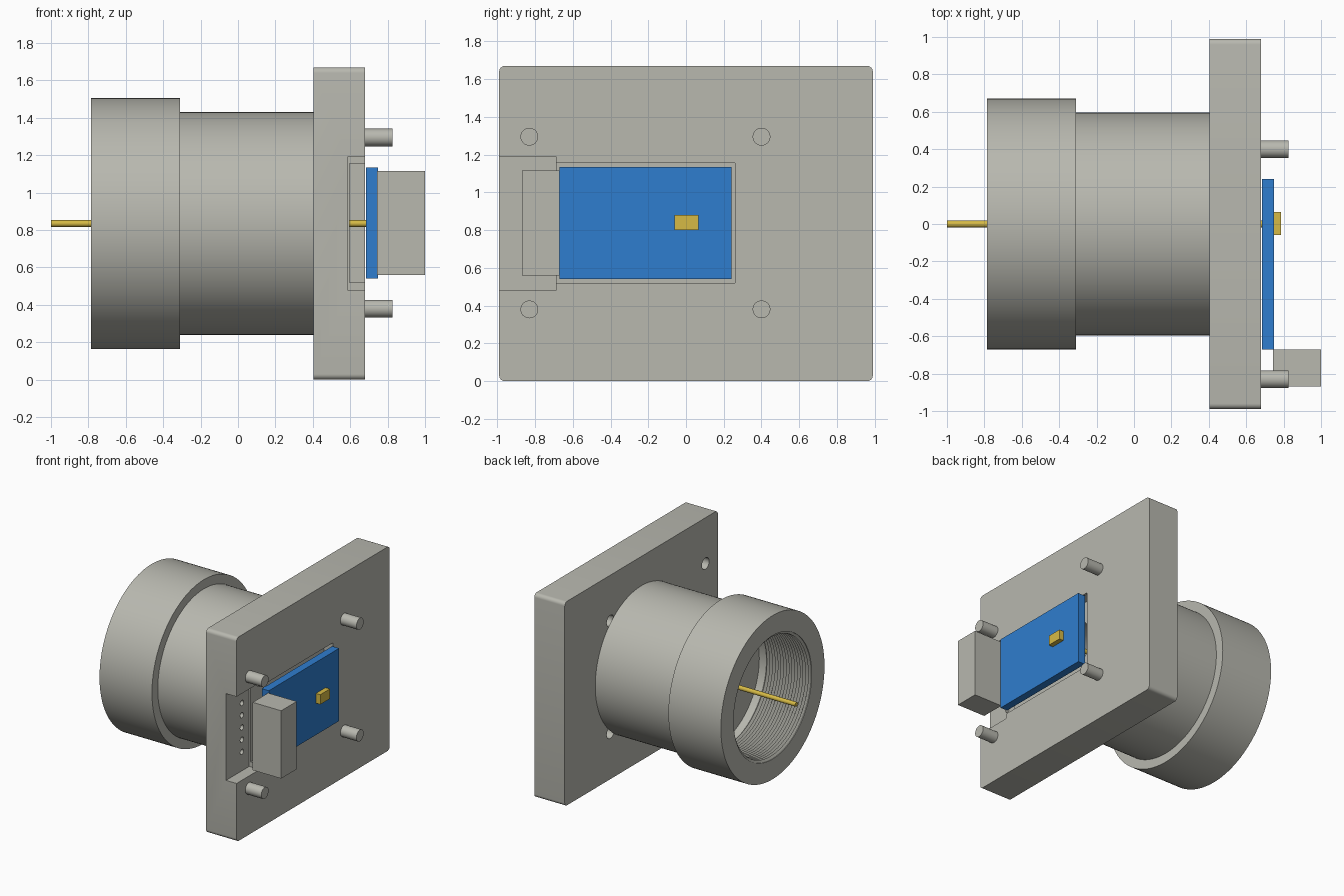
import bpy, bmesh, math
from mathutils import Matrix, Vector

cube = bpy.data.objects.get("Cube")
if cube:
    bpy.data.objects.remove(cube, do_unlink=True)

AXIS_Z = 0.835   # height of the tube axis


def material(name, rgb):
    m = bpy.data.materials.new(name)
    m.use_nodes = True
    m.diffuse_color = (*rgb, 1)
    m.node_tree.nodes["Principled BSDF"].inputs["Base Color"].default_value = (*rgb, 1)
    return m


GREY = material("warm grey", (0.48, 0.48, 0.43))
BLUE = material("board blue", (0.028, 0.205, 0.62))
GOLD = material("gold", (0.67, 0.49, 0.06))


def make_object(name, bm, mat, smooth=False):
    bmesh.ops.recalc_face_normals(bm, faces=bm.faces)
    mesh = bpy.data.meshes.new(name)
    bm.to_mesh(mesh)
    bm.free()
    mesh.materials.append(mat)
    ob = bpy.data.objects.new(name, mesh)
    bpy.context.collection.objects.link(ob)
    if smooth:
        smooth_by_angle(ob)
    return ob


def smooth_by_angle(ob):
    bpy.ops.object.select_all(action='DESELECT')
    ob.select_set(True)
    bpy.context.view_layer.objects.active = ob
    bpy.ops.object.shade_smooth_by_angle(angle=math.radians(30))


def box(name, xs, ys, zs, mat, corner=0):
    """Box from ranges; corner rounds the four edges running along x."""
    bm = bmesh.new()
    bmesh.ops.create_cube(bm, size=1)
    for v in bm.verts:
        v.co = Vector(r[0] if c < 0 else r[1] for c, r in zip(v.co, (xs, ys, zs)))
    if corner:
        edges = [e for e in bm.edges
                 if abs(e.verts[0].co.x - e.verts[1].co.x) > 1e-4]
        bmesh.ops.bevel(bm, geom=edges, offset=corner, segments=6,
                        profile=0.5, affect='EDGES')
    return make_object(name, bm, mat)


def rod(name, x0, x1, y, z, radius, mat, sides=32):
    """Cylinder along x."""
    bm = bmesh.new()
    place = Matrix.Translation(((x0 + x1) / 2, y, z)) @ Matrix.Rotation(math.pi / 2, 4, 'Y')
    bmesh.ops.create_cone(bm, cap_ends=True, segments=sides, radius1=radius,
                          radius2=radius, depth=x1 - x0, matrix=place)
    return make_object(name, bm, mat, True)


def lathe(name, profile, mat, sides=128):
    """Spin a closed (x, radius) outline about the tube axis."""
    bm = bmesh.new()
    rings = []
    for i in range(sides):
        a = math.tau * i / sides
        rings.append([bm.verts.new((x, r * math.cos(a), AXIS_Z + r * math.sin(a)))
                      for x, r in profile])
    n = len(profile)
    for i in range(sides):
        a, b = rings[i], rings[(i + 1) % sides]
        for j in range(n):
            k = (j + 1) % n
            bm.faces.new((a[j], a[k], b[k], b[j]))
    return make_object(name, bm, mat, True)


def cut(target, cutter):
    cutter.hide_render = True
    mod = target.modifiers.new("cut", 'BOOLEAN')
    mod.operation = 'DIFFERENCE'
    mod.solver = 'EXACT'
    mod.object = cutter
    bpy.context.view_layer.objects.active = target
    bpy.ops.object.modifier_apply(modifier=mod.name)
    bpy.data.objects.remove(cutter, do_unlink=True)


# Tube with a wider collar, threaded bore and small aperture
APERTURE = 0.2
outline = [(0.405, APERTURE), (0.405, 0.595), (-0.31, 0.595), (-0.31, 0.67),
           (-0.785, 0.67), (-0.785, 0.505)]
ridges, pitch = 16, 0.025
for i in range(ridges):
    x = -0.78 + i * pitch
    outline += [(x, 0.505), (x + pitch / 2, 0.485)]
outline += [(-0.375, 0.505), (-0.31, 0.505), (-0.31, APERTURE)]
lathe("threaded_tube", outline, GREY)

# Mounting plate with rounded corners
plate = box("mounting_plate", (0.405, 0.68), (-0.99, 0.99), (0, 1.67), GREY, 0.03)
cut(plate, box("board_pocket", (0.595, 0.8), (-0.75, 0.26), (0.52, 1.155), GREY))
cut(plate, box("connector_notch", (0.585, 0.8), (-1.1, -0.69), (0.48, 1.19), GREY))
cut(plate, rod("aperture", 0.3, 0.65, 0, AXIS_Z, APERTURE, GREY, 64))

# Row of small wiring holes in the notch
for i in range(5):
    cut(plate, rod("wiring_hole", 0.5, 0.65, -0.785, AXIS_Z + (i - 2) * 0.1, 0.022, GREY, 20))

# Four pegs set in recessed holes
for y in (-0.83, 0.4):
    for z in (0.38, 1.295):
        cut(plate, rod("peg_hole", 0.3, 0.5, y, z, 0.047, GREY))
        rod("peg", 0.55, 0.825, y, z, 0.047, GREY)
smooth_by_angle(plate)

# Circuit board, its chip and connector
box("circuit_board", (0.685, 0.748), (-0.67, 0.24), (0.54, 1.135), BLUE)
box("chip", (0.745, 0.787), (-0.06, 0.065), (0.8, 0.88), GOLD)
box("connector", (0.742, 1.0), (-0.87, -0.67), (0.56, 1.115), GREY)

# Thin rod along the axis
rod("axis_rod", -1.0, 0.687, 0, AXIS_Z, 0.018, GOLD, 24)
